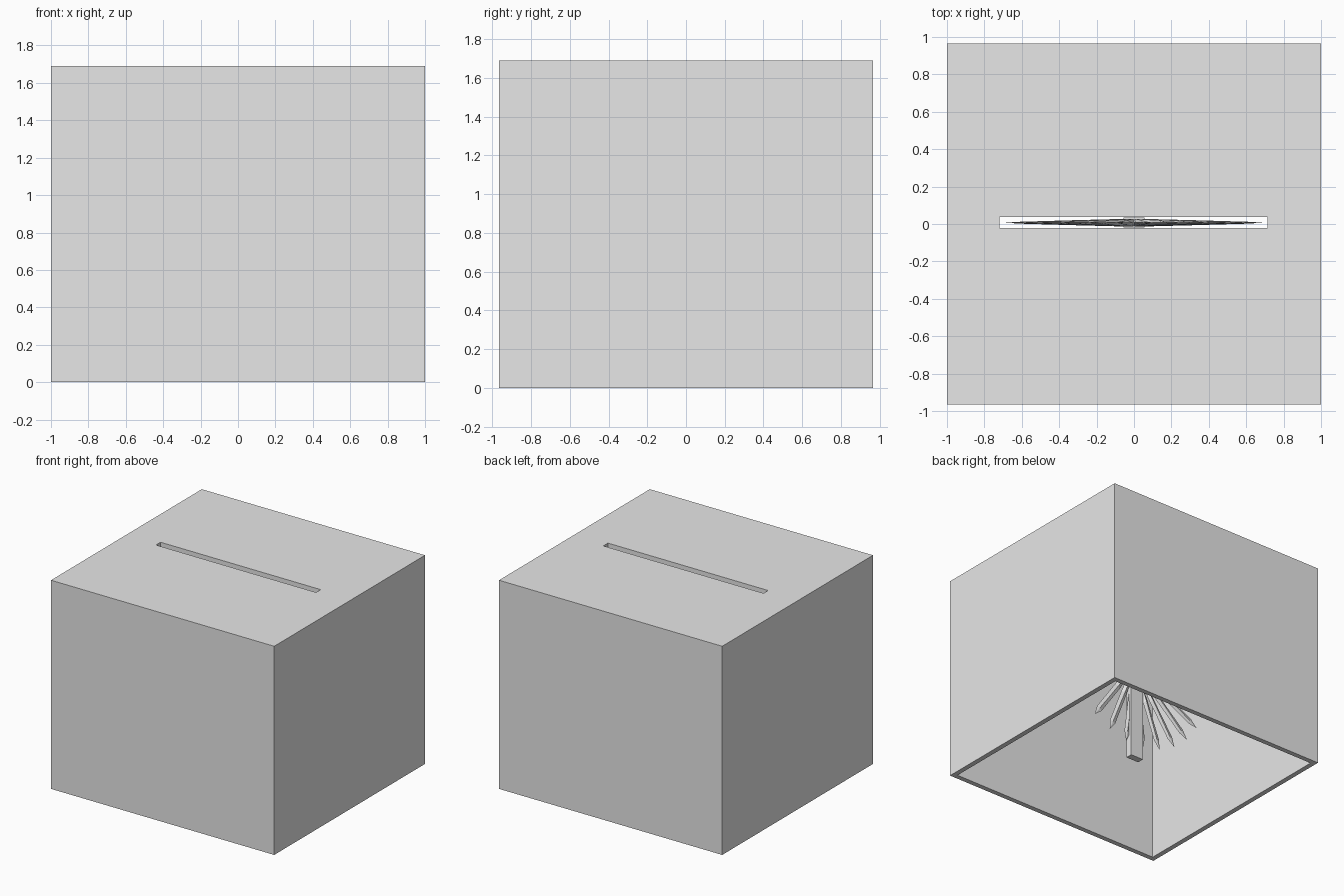
import bpy, bmesh, math
from mathutils import Matrix, Vector

if "Cube" in bpy.data.objects:
    bpy.data.objects.remove(bpy.data.objects["Cube"], do_unlink=True)

grey = bpy.data.materials.new("light_grey")
grey.use_nodes = True
grey.diffuse_color = (0.8, 0.8, 0.8, 1)
grey.node_tree.nodes["Principled BSDF"].inputs["Base Color"].default_value = (0.8, 0.8, 0.8, 1)


def finish(name, bm):
    bmesh.ops.recalc_face_normals(bm, faces=bm.faces)
    mesh = bpy.data.meshes.new(name)
    bm.to_mesh(mesh)
    bm.free()
    mesh.materials.append(grey)
    obj = bpy.data.objects.new(name, mesh)
    bpy.context.collection.objects.link(obj)
    return obj


def block(name, low, high):
    low, high = Vector(low), Vector(high)
    bm = bmesh.new()
    size = Matrix.Diagonal((*(high - low), 1))
    bmesh.ops.create_cube(bm, size=1, matrix=Matrix.Translation((low + high) / 2) @ size)
    return finish(name, bm)


def cut(target, cutter):
    mod = target.modifiers.new("cut", 'BOOLEAN')
    mod.operation, mod.solver, mod.object = 'DIFFERENCE', 'EXACT', cutter
    bpy.context.view_layer.objects.active = target
    bpy.ops.object.modifier_apply(modifier=mod.name)
    bpy.data.objects.remove(cutter, do_unlink=True)


# Hollow box, open underneath, with a long slot in the lid
W, D, H, T = 1.0, 0.965, 1.69, 0.04
box = block("box", (-W, -D, 0), (W, D, H))
cut(box, block("cavity_cutter", (-W + T, -D + T, -0.2), (W - T, D - T, H - T)))
cut(box, block("slot_cutter", (-0.72, -0.022, H - 0.2), (0.715, 0.037, H + 0.2)))

# Upright stick below the wheel
HUB_Z, MID_Y = 0.9, 0.007
block("stick", (-0.057, -0.02, 0.09), (0.057, 0.035, HUB_Z))

# Wheel of thin tapering blades: (radius, half width, half thickness)
BLADES = 26
STATIONS = [(0.03, 0.012, 0.021), (0.30, 0.026, 0.014), (0.61, 0.026, 0.005)]
TIP = 0.69
bm = bmesh.new()
for i in range(BLADES):
    turn = Matrix.Translation((0, MID_Y, HUB_Z)) @ Matrix.Rotation((i + 0.5) * math.tau / BLADES, 4, 'Y')
    rings = [[bm.verts.new(turn @ Vector(p)) for p in ((w, 0, r), (0, t, r), (-w, 0, r), (0, -t, r))]
             for r, w, t in STATIONS]
    tip = bm.verts.new(turn @ Vector((0, 0, TIP)))
    bm.faces.new(rings[0])
    for k in range(4):
        n = (k + 1) % 4
        for a, b in zip(rings, rings[1:]):
            bm.faces.new((a[k], a[n], b[n], b[k]))
        bm.faces.new((rings[-1][k], rings[-1][n], tip))
finish("blade_wheel", bm)
